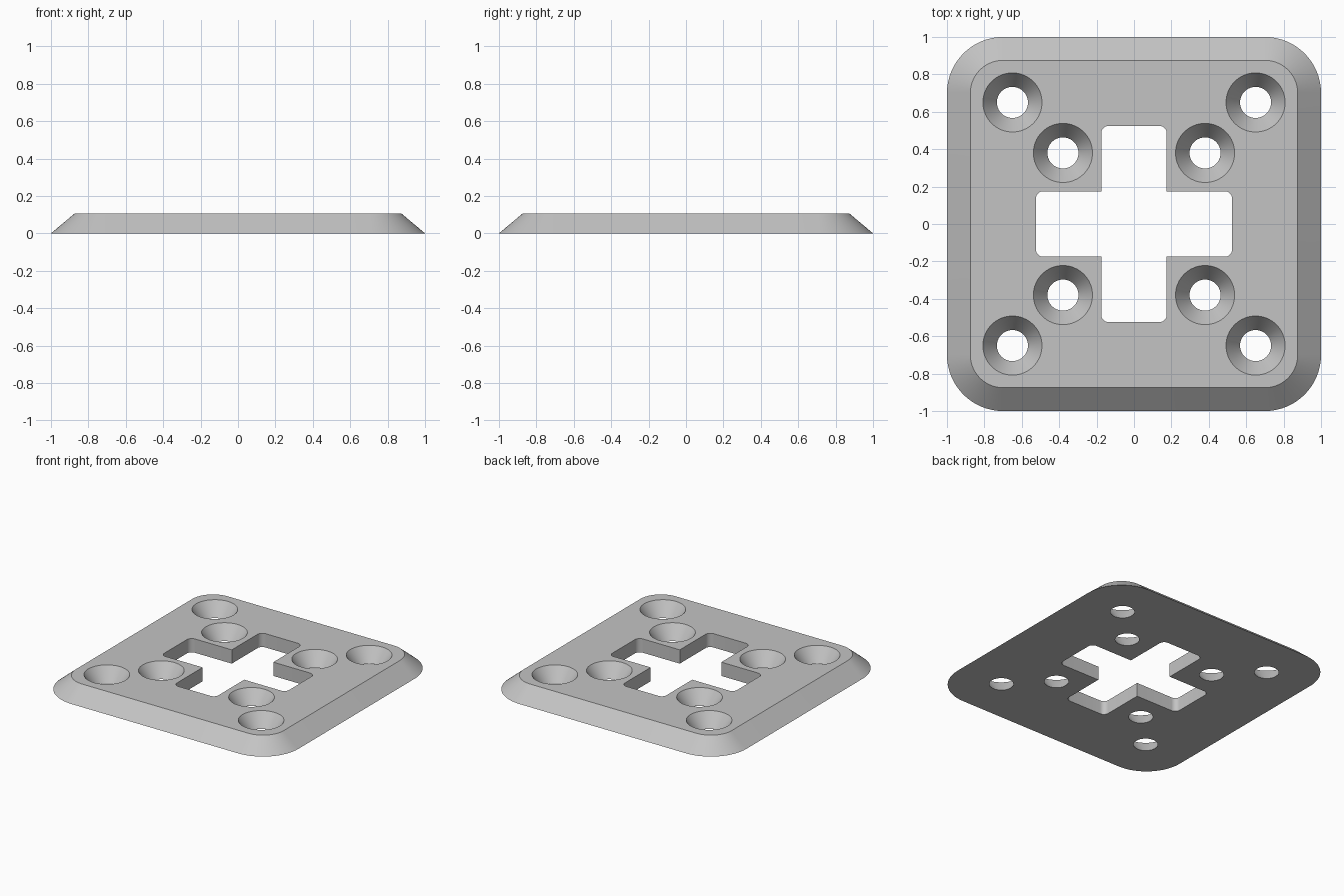
import bpy
import bmesh
from math import cos, sin, pi

HEIGHT = 0.105

cube = bpy.data.objects.get("Cube")
if cube:
    bpy.data.objects.remove(cube, do_unlink=True)


def arc(cx, cy, radius, start, sweep, steps):
    """Points along an arc, both ends included."""
    angles = [start + sweep * i / steps for i in range(steps + 1)]
    return [(cx + radius * cos(a), cy + radius * sin(a)) for a in angles]


def rounded_square(half, radius):
    c = half - radius
    points = []
    for i, (sx, sy) in enumerate([(1, 1), (-1, 1), (-1, -1), (1, -1)]):
        points += arc(sx * c, sy * c, radius, i * pi / 2, pi / 2, 16)
    return points


def circle(cx, cy, radius):
    return arc(cx, cy, radius, 0, 2 * pi, 64)[:-1]


def cross(half_width, half_length, radius):
    # One arm with rounded tips and its sharp inner corner, turned four times
    c, w = half_length - radius, half_width - radius
    arm = arc(c, -w, radius, -pi / 2, pi / 2, 8)
    arm += arc(c, w, radius, 0, pi / 2, 8)
    arm.append((half_width, half_width))
    points = []
    for _ in range(4):
        points += arm
        arm = [(-y, x) for x, y in arm]
    return points


# Each wall joins a bottom outline to a top outline
walls = [(rounded_square(1.0, 0.3), rounded_square(0.875, 0.175))]
opening = cross(0.175, 0.525, 0.04)
walls.append((opening, opening))
for offset in (0.38, 0.65):
    for sx in (-1, 1):
        for sy in (-1, 1):
            x, y = sx * offset, sy * offset
            walls.append((circle(x, y, 0.083), circle(x, y, 0.158)))

# Sloped rim, cross opening and countersunk holes
bm = bmesh.new()
rims = {0: [], 1: []}
for outlines in walls:
    rings = []
    for level, outline in enumerate(outlines):
        ring = [bm.verts.new((x, y, level * HEIGHT)) for x, y in outline]
        rings.append(ring)
        for i, v in enumerate(ring):
            rims[level].append(bm.edges.new((ring[i - 1], v)))
    low, high = rings
    for i in range(len(low)):
        bm.faces.new((low[i - 1], low[i], high[i], high[i - 1]))

# Flat top and underside
for level, normal in ((0, (0, 0, -1)), (1, (0, 0, 1))):
    bmesh.ops.triangle_fill(bm, use_beauty=True, edges=rims[level], normal=normal)
bmesh.ops.recalc_face_normals(bm, faces=bm.faces)

mesh = bpy.data.meshes.new("mounting_plate")
bm.to_mesh(mesh)
bm.free()
plate = bpy.data.objects.new("mounting_plate", mesh)
bpy.context.collection.objects.link(plate)

# Plain grey
grey = bpy.data.materials.new("plain_grey")
grey.use_nodes = True
colour = (0.55, 0.55, 0.55, 1)
grey.diffuse_color = colour
grey.node_tree.nodes["Principled BSDF"].inputs["Base Color"].default_value = colour
mesh.materials.append(grey)

# Smooth curves with crisp edges
bpy.ops.object.select_all(action="DESELECT")
plate.select_set(True)
bpy.context.view_layer.objects.active = plate
bpy.ops.object.shade_smooth_by_angle(angle=pi / 6)
